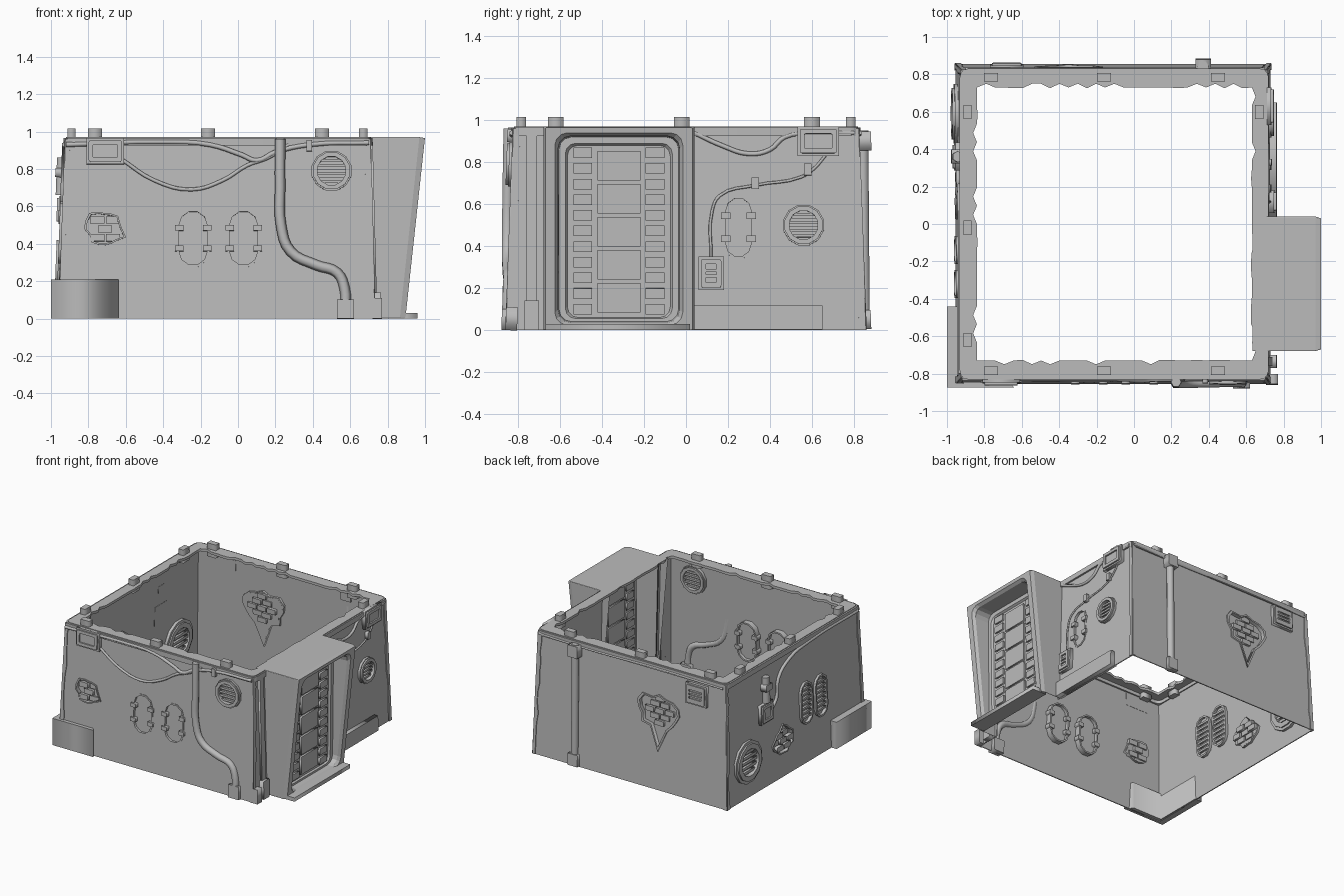
import bpy, bmesh, math, random
from mathutils import Matrix, Vector

if "Cube" in bpy.data.objects:
    bpy.data.objects.remove(bpy.data.objects["Cube"])
random.seed(4)

grey = bpy.data.materials.new("weathered_grey")
grey.diffuse_color = (0.5, 0.5, 0.5, 1)
grey.use_nodes = True
grey.node_tree.nodes["Principled BSDF"].inputs["Base Color"].default_value = grey.diffuse_color
H = 0.96


def link(name, data, matrix=None):
    ob = bpy.data.objects.new(name, data)
    data.materials.append(grey)
    bpy.context.collection.objects.link(ob)
    if matrix is not None:
        ob.matrix_world = matrix
    return ob


def frame(origin, u, v):
    u, v = Vector(u).normalized(), Vector(v).normalized()
    n = u.cross(v)
    return Matrix.Translation(origin) @ Matrix((u, v, n)).transposed().to_4x4()


# Wall frames: u along the wall, v up the slope, w outwards
FRONT = frame((0, -0.855, 0), (1, 0, 0), (0, 0.035, H))
BACK = frame((0, 0.855, 0), (-1, 0, 0), (0, -0.035, H))
RIGHT = frame((0.73, 0, 0), (0, 1, 0), (-0.025, 0, H))
LEFT = frame((-0.955, 0, 0), (0, -1, 0), (0.035, 0, H))
FLAT = Matrix.Identity(4)


def plate(name, F, outlines, w0, w1):
    """Filled flat outline (later outlines are holes) between depths w0 and w1."""
    cu = bpy.data.curves.new(name, 'CURVE')
    cu.dimensions, cu.fill_mode, cu.extrude = '2D', 'BOTH', (w1 - w0) / 2
    for pts in outlines:
        sp = cu.splines.new('POLY')
        sp.points.add(len(pts) - 1)
        for p, c in zip(sp.points, pts):
            p.co = (c[0], c[1], 0, 1)
        sp.use_cyclic_u = True
    return link(name, cu, F @ Matrix.Translation((0, 0, (w0 + w1) / 2)))


def tube(name, F, pts, r, smooth=True):
    cu = bpy.data.curves.new(name, 'CURVE')
    cu.dimensions, cu.bevel_depth, cu.bevel_resolution = '3D', r, 1
    cu.use_fill_caps, cu.resolution_u = True, 4
    sp = cu.splines.new('BEZIER')
    sp.bezier_points.add(len(pts) - 1)
    for b, p in zip(sp.bezier_points, pts):
        b.co = p if len(p) == 3 else (*p, r * .6)
        b.handle_left_type = b.handle_right_type = 'AUTO' if smooth else 'VECTOR'
    return link(name, cu, F)


def box(name, F, u, v, su, sv, w0, w1):
    return plate(name, F, [[(u - su / 2, v - sv / 2), (u + su / 2, v - sv / 2),
                            (u + su / 2, v + sv / 2), (u - su / 2, v + sv / 2)]], w0, w1)


def circle(u, v, r, n=12):
    return [(u + r * math.cos((i + .5) * math.tau / n), v + r * math.sin((i + .5) * math.tau / n)) for i in range(n)]


def oval(u, v, w, h, n=5):
    r, d = w / 2, h / 2 - w / 2
    return [(u + r * math.cos(math.pi * i / n), v + s * d + r * math.sin(math.pi * i / n))
            for s, rng in ((1, range(n + 1)), (-1, range(n, 2 * n + 1))) for i in rng]


def rounded(x0, y0, x1, y1, r, n=3):
    out = []
    for k, (cx, cy) in enumerate(((x1 - r, y1 - r), (x0 + r, y1 - r), (x0 + r, y0 + r), (x1 - r, y0 + r))):
        for i in range(n + 1):
            a = math.pi / 2 * (k + i / n)
            out.append((cx + r * math.cos(a), cy + r * math.sin(a)))
    return out


def scaled(pts, u, v, k):
    return [(u + (x - u) * k, v + (y - v) * k) for x, y in pts]


# Repeated wall details; those that pierce the wall return their hole outline
def window(name, F, u, v, w=0.15, h=0.29):
    hole = oval(u, v, w, h)
    plate(name + "_rim", F, [oval(u, v, w + .025, h + .025), hole], -0.05, 0.004)
    plate(name + "_back", F, [oval(u, v, w + .02, h + .02)], -0.025, -0.015)
    for s in (-1, 1):
        for t in (-1, 1):
            box(name + "_clamp", F, u + s * w / 2, v + t * .055, .045, .03, -0.055, 0.015)
    return hole


def grille(name, F, u, v, w=0.12, h=0.30):
    hole = oval(u, v, w, h)
    plate(name + "_rim", F, [oval(u, v, w + .03, h + .03), hole], -0.03, 0.018)
    plate(name + "_back", F, [oval(u, v, w + .02, h + .02)], -0.012, -0.006)
    for i in range(7):
        box(name + "_slat", F, u, v + (i - 3) * .036, w, .016, -0.028, 0.01)
    return hole


def vent(name, F, u, v, R, r):
    hole = circle(u, v, r)
    plate(name + "_rim", F, [circle(u, v, R), hole], -0.03, 0.018)
    plate(name + "_lip", F, [circle(u, v, (R + r) / 2 + .008), hole], -0.04, 0.03)
    plate(name + "_back", F, [circle(u, v, r + .01)], -0.012, -0.006)
    for i in range(-2, 3):
        z = i * r * .36
        box(name + "_slat", F, u, v + z, 2 * math.sqrt(r * r - z * z), r * .2, -0.028, 0.012)
    return hole


def bricks(name, F, u, v, a, b, tail=0):
    hole = []
    for i in range(16):
        t, k = i * math.tau / 16, random.uniform(.72, 1.1)
        hole.append((u + a * k * math.cos(t), v + b * k * math.sin(t) - (tail if i == 12 else 0)))
    plate(name + "_edge", F, [scaled(hole, u, v, 1.12), hole], -0.025, 0.01)
    plate(name + "_back", F, [scaled(hole, u, v, 1.05)], -0.026, -0.02)
    for row in range(-3, 4):
        for col in range(-3, 4):
            du, dv = (col + (row % 2) * .5) * .085, row * .047
            if (du / a) ** 2 + (dv / b) ** 2 < .6:
                box(name + "_brick", F, u + du, v + dv, .075, .038,
                    random.uniform(-.05, -.035), random.uniform(-.012, .012))
    return hole


def panel_box(name, F, u, v, w=0.2, h=0.14, d=0.04, slats=0):
    box(name, F, u, v, w, h, -0.01, d * .7)
    plate(name + "_bezel", F, [rounded(u - w / 2 + .012, v - h / 2 + .012, u + w / 2 - .012, v + h / 2 - .012, .01),
                               rounded(u - w / 2 + .035, v - h / 2 + .035, u + w / 2 - .035, v + h / 2 - .035, .005)], 0, d)
    for i in range(slats):
        box(name + "_slat", F, u, v + (i - (slats - 1) / 2) * .027, w - .06, .013, 0, d)


# Front wall
holes = [window("front_window_a", FRONT, -0.24, .43), window("front_window_b", FRONT, 0.03, .43),
         vent("front_vent", FRONT, .5, .79, .11, .078), bricks("front_damage", FRONT, -.71, .48, .1, .1)]
plate("front_wall", FRONT, [[(-.955, 0), (.73, 0), (.705, H), (-.92, H)]] + holes, -.008, 0)
panel_box("front_panel", FRONT, -.71, .895)
tube("front_pipe", FRONT, [(.225, .96, .025), (.225, .7, .02), (.23, .5, .015), (.28, .36, .01), (.42, .285, .005),
                           (.53, .245, 0), (.57, .16, 0), (.575, .04, 0)], .028)
box("front_pipe_foot", FRONT, .575, .05, .09, .1, -.04, .025)
tube("front_cable_upper", FRONT, [(-.92, .93), (-.4, .945), (-.15, .93), (.02, .875), (.1, .845), (.2, .89), (.38, .93), (.7, .94)], .013)
tube("front_cable_droop", FRONT, [(-.62, .85), (-.45, .74), (-.25, .69), (-.08, .74), (.05, .82), (.16, .86), (.27, .93)], .01)
box("front_cable_clip", FRONT, .38, .925, .03, .06, 0, .03)
box("front_corner_foot", FRONT, .745, .055, .05, .11, -.05, .005)

# Right wall with notch for the entrance
holes = [window("right_window", RIGHT, .25, .49, .12, .28), vent("right_vent", RIGHT, .56, .5, .1, .07)]
plate("right_wall", RIGHT, [[(-.855, 0), (-.66, 0), (-.66, .93), (.02, .93), (.02, 0), (.855, 0), (.82, H), (-.82, H)]] + holes, -.008, 0)
panel_box("right_panel", RIGHT, .63, .9)
panel_box("right_control_box", RIGHT, .12, .27, .12, .16, .04, 2)
tube("right_cable_droop", RIGHT, [(.04, .94), (.17, .88), (.3, .84), (.4, .86), (.47, .92), (.6, .94), (.8, .94)], .011)
tube("right_cable", RIGHT, [(.12, .34), (.125, .57), (.16, .64), (.33, .69), (.55, .73), (.61, .77), (.67, .84)], .007)
for u, v in ((.33, .7), (.58, .765)):
    box("right_cable_clip", RIGHT, u, v, .035, .055, 0, .025)
box("right_plinth", RIGHT, .345, .06, .61, .115, -.02, .035)
box("right_post", RIGHT, -.735, .48, .05, .94, -.01, .015)
box("right_post_foot", RIGHT, -.735, .07, .07, .14, -.01, .035)

# Back wall
holes = [bricks("back_damage", BACK, .35, .61, .17, .13, .14)]
plate("back_wall", BACK, [[(-.73, 0), (.955, 0), (.92, H), (-.705, H)]] + holes, -.008, 0)
panel_box("back_louvre", BACK, .68, .83, .18, .16, .035, 4)
tube("back_pipe", BACK, [(-.37, .01, -.005), (-.37, .95, .022)], .03, False)
for v, w in ((.05, .028), (.9, .06)):
    box("back_pipe_collar", BACK, -.37, v, .085, .09, -.02, w)
tube("back_cable", BACK, [(-.7, .94), (-.2, .93), (.3, .94), (.9, .93)], .01)

# Left wall
holes = [vent("left_vent", LEFT, -.59, .28, .165, .105), bricks("left_damage", LEFT, -.15, .28, .12, .11),
         grille("left_grille_a", LEFT, .14, .465), grille("left_grille_b", LEFT, .32, .455)]
plate("left_wall", LEFT, [[(-.855, 0), (.855, 0), (.82, H), (-.82, H)]] + holes, -.008, 0)
panel_box("left_meter", LEFT, -.36, .58, .15, .15, .035)
tube("left_meter_tube", LEFT, [(-.36, .66), (-.36, .86)], .03, False)
box("left_meter_cap", LEFT, -.36, .78, .075, .05, -.01, .05)
tube("left_cable", LEFT, [(-.28, .58), (-.22, .64), (-.19, .78), (-.05, .88), (.2, .92), (.8, .93)], .013)

# Corner base block wrapping the front left corner
plate("corner_block", FLAT, [[(-1, -.875), (-.64, -.875), (-.69, -.82), (-.94, -.82), (-.94, -.44), (-1, -.44)]], 0, .21)

# Chipped corner edges
for F, u0, u1 in ((FRONT, -.945, -.91), (FRONT, .72, .695), (BACK, .945, .91), (BACK, -.72, -.695),
                  (RIGHT, .845, .81), (RIGHT, -.845, -.81), (LEFT, -.845, -.81), (LEFT, .845, .81)):
    s = math.copysign(.012, u0)
    inner = [(u0 + (u1 - u0) * t / 12 - s * random.uniform(.6, 2), H * t / 12) for t in range(13)]
    plate("corner_edging", F, [[(u0 + s, 0)] + inner + [(u1 + s, H)]], -.004, .006)

# Roof rim: flat lip with ragged inner edge, and an outer band
ragged = []
corners = [(-.84, -.73), (.63, -.73), (.63, .73), (-.84, .73)]
for i, a in enumerate(corners):
    b = corners[(i + 1) % 4]
    for t in range(30):
        j = random.choice((0, 0, 0, .004, -.02)) * (1 if i in (0, 3) else -1)
        x, y = a[0] + (b[0] - a[0]) * t / 30, a[1] + (b[1] - a[1]) * t / 30
        ragged.append((x, y + j) if i % 2 == 0 else (x + j, y))
plate("rim_lip", FLAT, [rounded(-.92, -.82, .71, .82, .04), ragged], .95, .97)
plate("rim_band", FLAT, [rounded(-.932, -.832, .72, .832, .05), rounded(-.905, -.80, .695, .80, .04)], .925, .965)
for x, y in [(x, s * .785) for x in (-.765, -.16, .45) for s in (-1, 1)] + [(-.89, .6), (-.89, -.02), (-.89, -.62), (.67, .6)]:
    sx, sy = (.075, .045) if abs(y) > .7 else (.045, .075)
    box("rim_clamp", FLAT, x, y, sx, sy, .91, 1.015)


# Entrance hood: loops lofted from the wall, to the leaning front, into the recess
def lean(off):
    return lambda z: .895 + .105 * z / .97 + off


loops = [((-.68, 0, .04, .97, .004), lambda z: .72 - .09 * z), ((-.68, 0, .04, .97, .004), lean(-.03)),
         ((-.67, .0, .03, .965, .006), lean(0)), ((-.625, .025, -.015, .94, .06), lean(0)),
         ((-.61, .035, -.03, .925, .06), lean(-.02)), ((-.605, .04, -.035, .92, .06), lambda z: .845 + .01 * z),
         ((-.575, .055, -.065, .89, .05), lambda z: .845 + .01 * z), ((-.565, .06, -.075, .88, .05), lambda z: .83 + .01 * z)]
bm = bmesh.new()
rings = [[bm.verts.new((fx(z), y, z)) for y, z in rounded(*r)] for r, fx in loops]
for A, B in zip(rings, rings[1:]):
    for i in range(len(A)):
        k = (i + 1) % len(A)
        if max(v.co.z for v in (A[i], A[k], B[i], B[k])) > .002:  # open underneath
            bm.faces.new((A[i], A[k], B[k], B[i]))
bm.faces.new(rings[-1])
bmesh.ops.recalc_face_normals(bm, faces=bm.faces)
me = bpy.data.meshes.new("entrance_hood")
bm.to_mesh(me)
link("entrance_hood", me)
box("entrance_sill", FLAT, .9, -.325, .12, .69, 0, .03)

# Door panels
DOOR = frame((.83, -.32, 0), (0, 1, 0), (.01, 0, 1))
for i in range(5):
    box("door_panel", DOOR, 0, .155 + i * .157, .205, .14, -.01, .014)
for i in range(11):
    for s in (-1, 1):
        box("door_slat", DOOR, s * .172, .1 + i * .0745, .09, .05, -.01, .014)

# Turn all curves into flat shaded meshes
for ob in list(bpy.context.scene.objects):
    ob.select_set(ob.type == 'CURVE')
    if ob.type == 'CURVE':
        bpy.context.view_layer.objects.active = ob
bpy.ops.object.convert(target='MESH')
for ob in bpy.context.scene.objects:
    ob.data.shade_flat()
